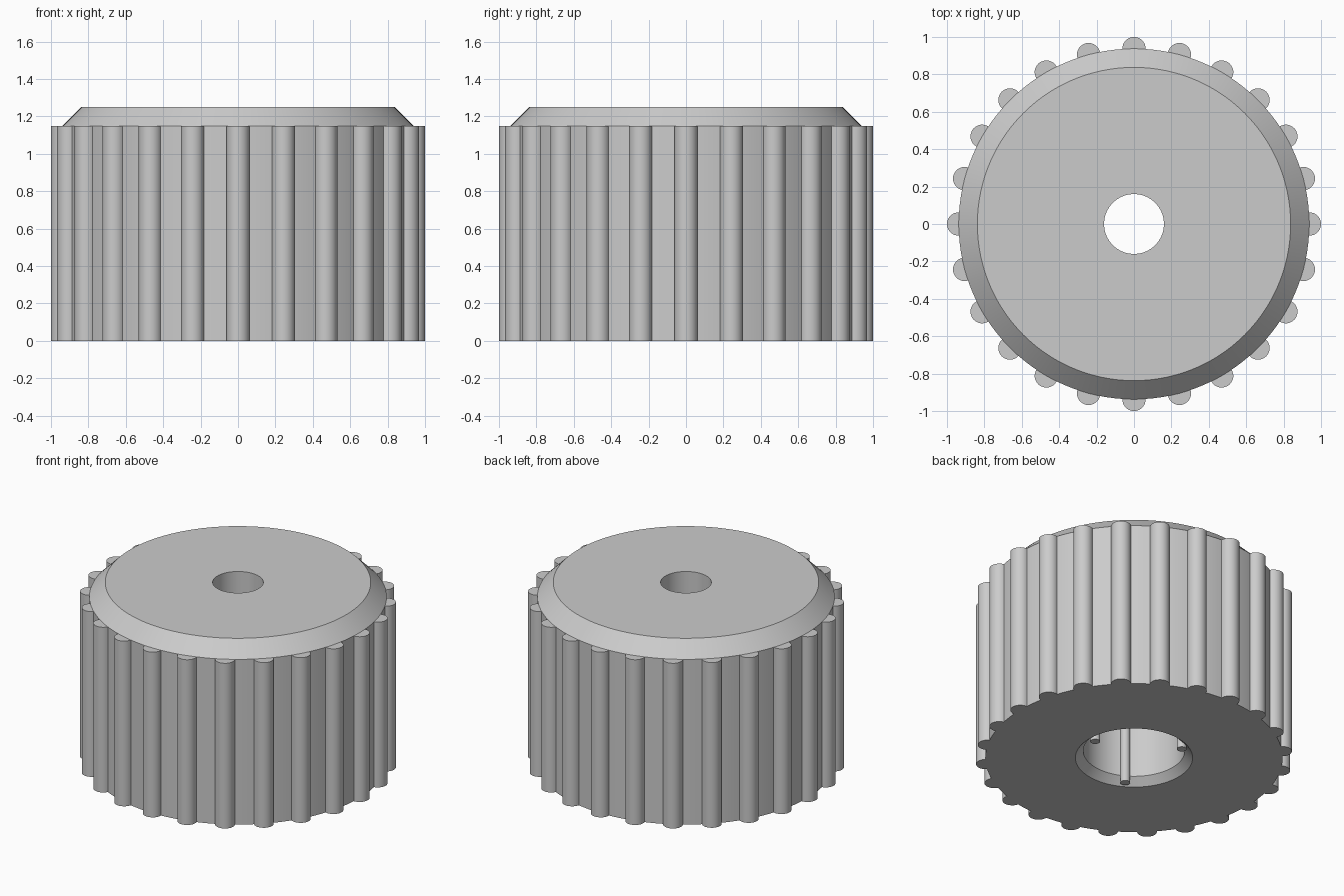
import bpy, bmesh
from math import sin, cos, pi, radians

cube = bpy.data.objects.get("Cube")
if cube:
    bpy.data.objects.remove(cube, do_unlink=True)

grey = bpy.data.materials.new("plain grey")
grey.use_nodes = True
colour = (0.6, 0.6, 0.6, 1)
grey.diffuse_color = colour
grey.node_tree.nodes["Principled BSDF"].inputs["Base Color"].default_value = colour

HEIGHT, SHOULDER = 1.25, 1.15
BODY_R, RIB_R = 0.9375, 0.0625
BORE_R, BORE_TOP, HOLE_R = 0.32, 1.0, 0.16


def finish(name, bm):
    bmesh.ops.recalc_face_normals(bm, faces=bm.faces)
    mesh = bpy.data.meshes.new(name)
    bm.to_mesh(mesh)
    bm.free()
    mesh.materials.append(grey)
    obj = bpy.data.objects.new(name, mesh)
    bpy.context.collection.objects.link(obj)
    bpy.ops.object.select_all(action='DESELECT')
    obj.select_set(True)
    bpy.context.view_layer.objects.active = obj
    bpy.ops.object.shade_smooth_by_angle(angle=radians(30))
    return obj


def lathe(name, profile, sides):
    """Turn a closed (radius, z) profile around the z axis."""
    bm = bmesh.new()
    rings = []
    for i in range(sides):
        a = 2 * pi * i / sides
        rings.append([bm.verts.new((r * cos(a), r * sin(a), z)) for r, z in profile])
    n = len(profile)
    for i in range(sides):
        p, q = rings[i], rings[(i + 1) % sides]
        for j in range(n):
            k = (j + 1) % n
            bm.faces.new((p[j], q[j], q[k], p[k]))
    return finish(name, bm)


def add_prism(bm, outline, top):
    """Extrude a flat outline from the ground up to the given height."""
    base = bm.faces.new([bm.verts.new((x, y, 0)) for x, y in outline])
    extruded = bmesh.ops.extrude_face_region(bm, geom=[base], use_keep_orig=True)
    for v in extruded["geom"]:
        if isinstance(v, bmesh.types.BMVert):
            v.co.z = top


def rib_ring(name, count, distance, radius, top, sweep, steps):
    """Vertical round ribs spaced evenly around the axis."""
    bm = bmesh.new()
    for i in range(count):
        a = 2 * pi * i / count
        cx, cy = distance * cos(a), distance * sin(a)
        angles = [a - sweep / 2 + sweep * s / steps for s in range(steps)]
        if sweep < 2 * pi:
            angles.append(a + sweep / 2)
        add_prism(bm, [(cx + radius * cos(t), cy + radius * sin(t)) for t in angles], top)
    return finish(name, bm)


# Knob body: bevelled top, screw hole and wider chamfered bore below
lathe("knob_body", [
    (BORE_R + 0.05, 0), (BODY_R, 0), (BODY_R, SHOULDER), (BODY_R - 0.1, HEIGHT),
    (HOLE_R, HEIGHT), (HOLE_R, BORE_TOP), (BORE_R, BORE_TOP), (BORE_R, 0.05),
], 120)

# Grip ribs around the outside
rib_ring("grip_ribs", 24, BODY_R, RIB_R, SHOULDER, radians(188), 14)

# Three thin crush ribs on the bore wall
rib_ring("bore_ribs", 3, BORE_R, 0.031, BORE_TOP, 2 * pi, 20)
